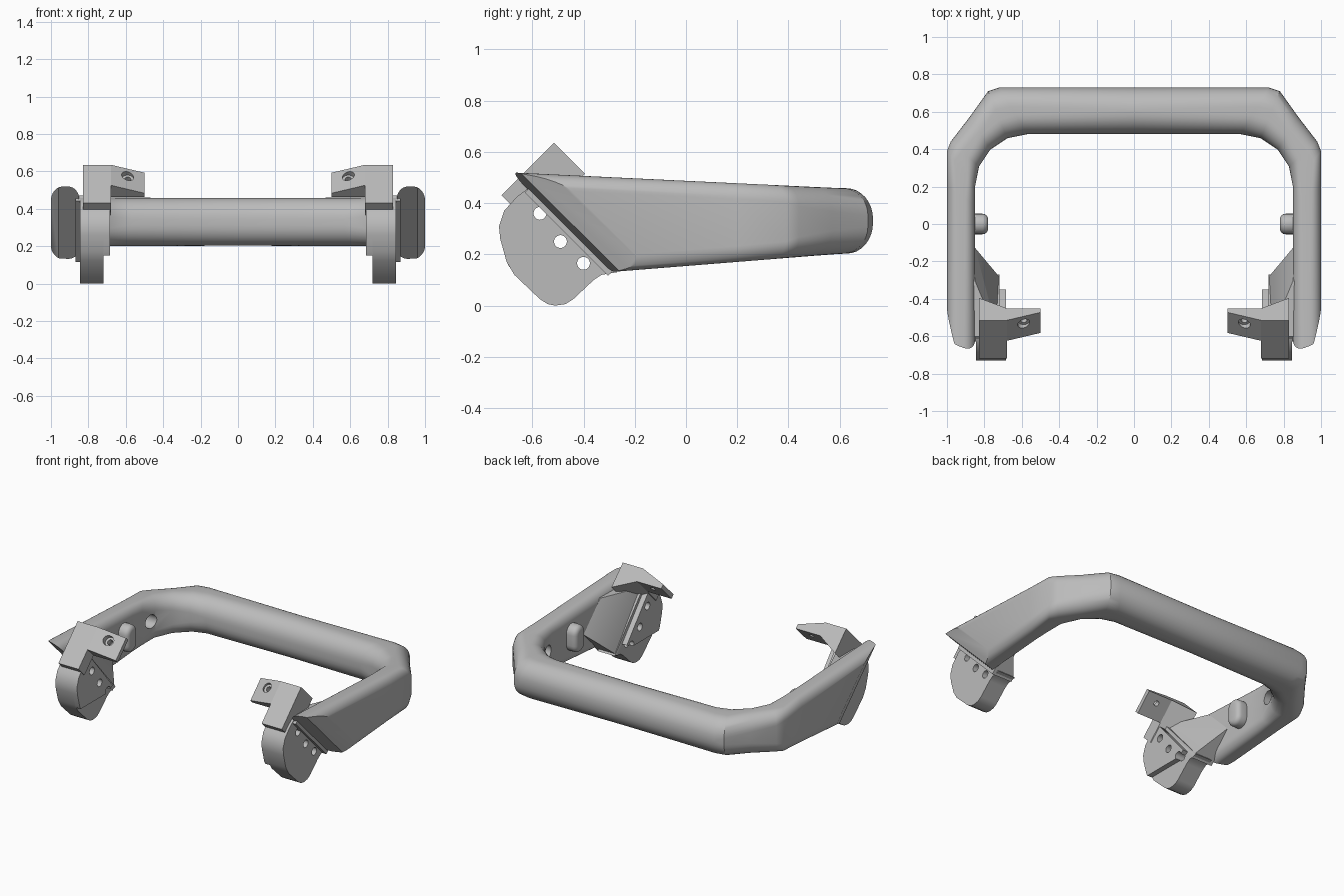
import bpy, bmesh, math
from mathutils import Vector

cube = bpy.data.objects.get("Cube")
if cube:
    bpy.data.objects.remove(cube)

metal = bpy.data.materials.new("satin grey")
metal.use_nodes = True
GREY = (0.5, 0.5, 0.5, 1)
metal.diffuse_color = GREY
metal.node_tree.nodes["Principled BSDF"].inputs["Base Color"].default_value = GREY


def activate(ob):
    bpy.ops.object.select_all(action="DESELECT")
    ob.select_set(True)
    bpy.context.view_layer.objects.active = ob


def make(name, bm):
    bmesh.ops.recalc_face_normals(bm, faces=bm.faces)
    me = bpy.data.meshes.new(name)
    bm.to_mesh(me)
    bm.free()
    me.materials.append(metal)
    ob = bpy.data.objects.new(name, me)
    bpy.context.collection.objects.link(ob)
    return ob


def prism(bm, points, place, t0, t1):
    """Extrude a closed 2D outline from t0 to t1; place(a, b, t) gives the position."""
    lo = [bm.verts.new(place(a, b, t0)) for a, b in points]
    hi = [bm.verts.new(place(a, b, t1)) for a, b in points]
    bm.faces.new(lo)
    bm.faces.new(hi[::-1])
    for i in range(len(points)):
        j = (i + 1) % len(points)
        bm.faces.new((lo[i], lo[j], hi[j], hi[i]))


def slice_off(bm, co, no):
    cut = bmesh.ops.bisect_plane(bm, geom=bm.verts[:] + bm.edges[:] + bm.faces[:],
                                 plane_co=co, plane_no=no, clear_outer=True)
    edges = [e for e in cut["geom_cut"] if isinstance(e, bmesh.types.BMEdge)]
    bmesh.ops.holes_fill(bm, edges=edges, sides=0)


def cylinder(start, end, radius, name="drill"):
    start, end = Vector(start), Vector(end)
    bm = bmesh.new()
    axis = end - start
    bmesh.ops.create_cone(bm, cap_ends=True, segments=32, radius1=radius,
                          radius2=radius, depth=axis.length)
    bmesh.ops.rotate(bm, verts=bm.verts,
                     matrix=Vector((0, 0, 1)).rotation_difference(axis).to_matrix())
    bmesh.ops.translate(bm, verts=bm.verts, vec=(start + end) / 2)
    ob = make(name, bm)
    ob.hide_render = True
    return ob


def finish(ob, cutters=(), angle=35):
    """Mirror to the other side, drill, and shade."""
    activate(ob)
    mirror = ob.modifiers.new("mirror", "MIRROR")
    bpy.ops.object.modifier_apply(modifier=mirror.name)
    for c in cutters:
        cut = ob.modifiers.new("cut", "BOOLEAN")
        cut.operation, cut.solver, cut.object = "DIFFERENCE", "EXACT", c
        bpy.ops.object.modifier_apply(modifier=cut.name)
    bpy.ops.object.shade_smooth_by_angle(angle=math.radians(angle))


def side(y, z, x):
    return (x, y, z)


# Handle: rounded section lofted from the rear bar round the corner and along the arm
outer = [(0.72, 0.73), (0.78, 0.71), (0.88, 0.57), (0.98, 0.44), (1.0, 0.39)]
stations = [((0, 0.48), (0, 0.73), 0.12)]
for i, o in enumerate(outer):
    a = math.radians(90 - 22.5 * i)
    stations.append(((0.57 + 0.28 * math.cos(a), 0.2 + 0.28 * math.sin(a)), o,
                     0.12 - 0.014 * i))
stations += [((0.85, 0.1), (1, 0.2), 0.062), ((0.85, -0.85), (1, -0.85), 0.062)]

bm = bmesh.new()
rings = []
for inner, out, r in stations:
    inner, out = Vector(inner), Vector(out)
    mid, half = (inner + out) / 2, (out - inner) / 2
    w = half.length
    ring = []
    for k in range(4):
        for j in range(9):
            a = math.radians(90 * k + 90 * j / 8)
            sx = 1 if k in (0, 3) else -1
            sz = 1 if k < 2 else -1
            p = mid + half * ((sx * (w - r) + r * math.cos(a)) / w)
            reach = 0.605 - min(p.y, 0.605)
            top, low = 0.458 + 0.048 * reach, 0.203 - 0.08 * reach
            h = (top - low) / 2
            z = (top + low) / 2 + sz * (h - r) + r * math.sin(a)
            ring.append(bm.verts.new((p.x, p.y, z)))
    rings.append(ring)
for A, B in zip(rings, rings[1:]):
    for i in range(len(A)):
        j = (i + 1) % len(A)
        bm.faces.new((A[i], A[j], B[j], B[i]))
slice_off(bm, (0.85, -0.62, 0.455), (0.35, -1, -1))
slice_off(bm, (0.96, -0.56, 0.433), (3.2, -1, -1))
handle = make("handle", bm)
recess = cylinder((-0.92, 0.27, 0.33), (0.92, 0.27, 0.33), 0.045)
finish(handle, [recess], 30)

# Through holes shared by the lugs and clamps
drills = [cylinder((-1.2, y, z), (1.2, y, z), 0.025)
          for y, z in ((-0.57, 0.36), (-0.49, 0.25), (-0.4, 0.165))]

# Mounting lug with a rounded lower end
lug = [(-0.62, 0.455), (-0.66, 0.425), (-0.71, 0.37), (-0.73, 0.31), (-0.725, 0.26),
       (-0.7, 0.17), (-0.67, 0.12), (-0.57, 0.025), (-0.54, 0.006), (-0.51, 0),
       (-0.47, 0.006), (-0.44, 0.025), (-0.36, 0.1), (-0.33, 0.12), (-0.27, 0.13),
       (-0.57, 0.47)]
bm = bmesh.new()
prism(bm, lug, side, 0.72, 0.846)
finish(make("mounting_lug", bm), drills)

# Raised pad on the inner face of the lug
pad = lug[:6] + [(-0.69, 0.15), (-0.4, 0.15), (-0.35, 0.18), (-0.57, 0.44)]
bm = bmesh.new()
prism(bm, pad, side, 0.685, 0.722)
finish(make("lug_pad", bm), drills)

# Wedge blending the lug into the inner face of the arm
bm = bmesh.new()
R = math.sqrt(0.5)
prism(bm, [(0.87, -0.02), (0.72, -0.02), (0.72, 0.01), (0.85, 0.23), (0.87, 0.23)],
      lambda x, u, v: (x, -0.29 + R * (u - v), 0.13 + R * (u + v)), 0, 0.46)
slice_off(bm, (0, 0, 0.47), (0, 0, 1))
finish(make("arm_wedge", bm))


# Clamp: tilted block with a thin bent tab reaching inward
def tilted(x, q, p):
    return (x, -0.72 + R * (p + q), 0.43 + R * (p - q))


bm = bmesh.new()
prism(bm, [(0.83, 0), (0.68, 0), (0.68, 0.09), (0.83, 0.17)], tilted, 0, 0.29)
block = make("clamp_block", bm)
finish(block, drills)

bm = bmesh.new()
prism(bm, [(0.68, 0), (0.5, 0.06), (0.5, 0.09), (0.68, 0.09)], tilted, 0.135, 0.29)
tab = make("clamp_tab", bm)
bores = []
for s in (1, -1):
    for q0, q1, r in ((-0.1, 0.055, 0.032), (-0.1, 0.2, 0.017)):
        bores.append(cylinder(tilted(0.59 * s, q0, 0.235), tilted(0.59 * s, q1, 0.235), r))
finish(tab, bores)

# Rounded peg on the inside of each arm
outline = []
for k, start in ((1, 0), (-1, 180)):
    for j in range(13):
        a = math.radians(start + 15 * j)
        outline.append((0.055 * math.cos(a), 0.33 + 0.035 * k + 0.055 * math.sin(a)))
bm = bmesh.new()
prism(bm, outline, side, 0.78, 0.88)
peg = make("arm_peg", bm)
activate(peg)
bevel = peg.modifiers.new("bevel", "BEVEL")
bevel.width, bevel.segments = 0.03, 4
bevel.limit_method, bevel.angle_limit = "ANGLE", math.radians(50)
bpy.ops.object.modifier_apply(modifier=bevel.name)
finish(peg)

for cutter in [recess] + drills + bores:
    bpy.data.objects.remove(cutter)
